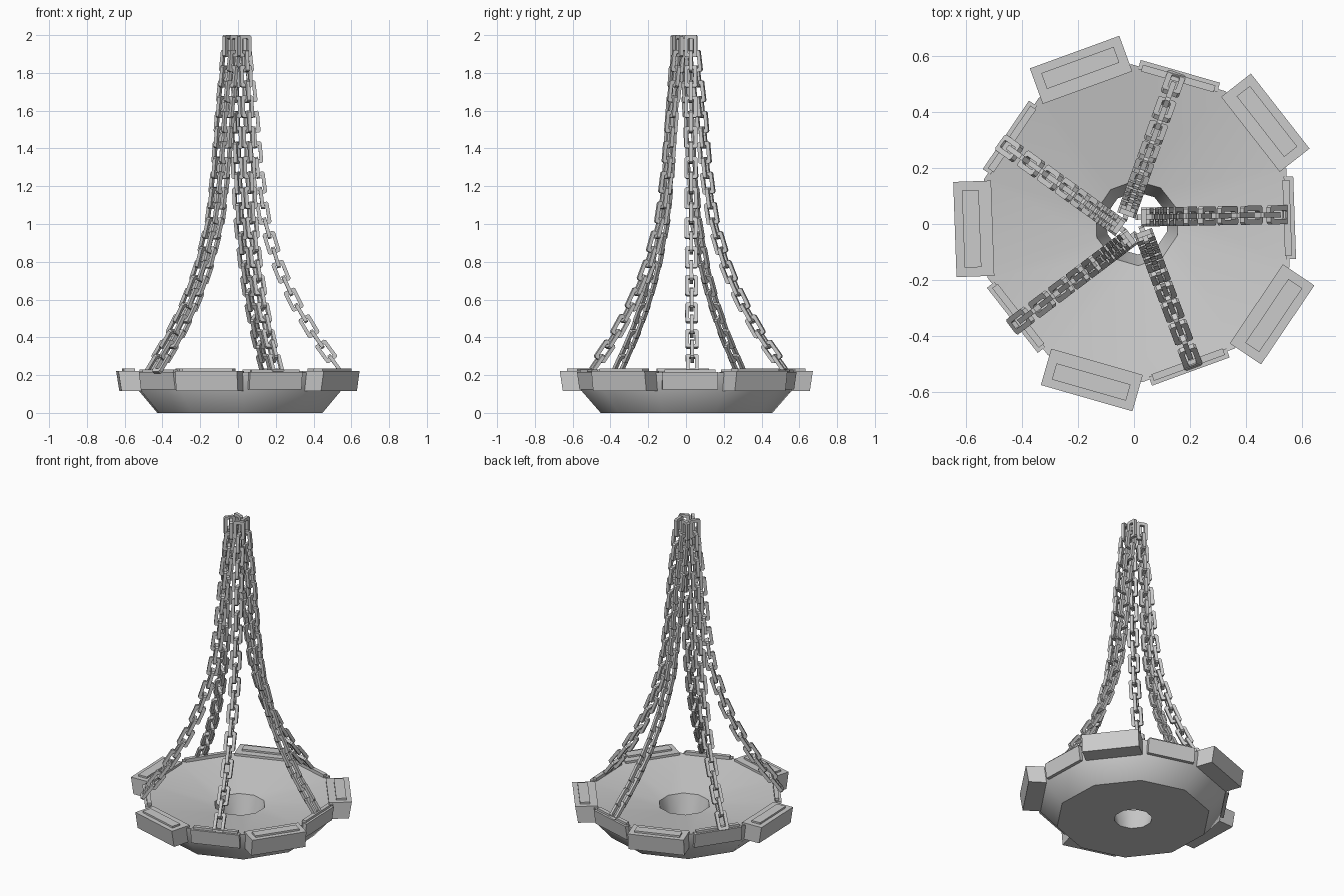
import bpy, bmesh, math
from mathutils import Vector, Matrix

if "Cube" in bpy.data.objects:
    bpy.data.objects.remove(bpy.data.objects["Cube"])

CENTRE = Vector((0.01, 0.003, 0))
START = 2  # angle of the first chain, degrees


def finish(name, bm, smooth=None):
    bmesh.ops.recalc_face_normals(bm, faces=bm.faces)
    me = bpy.data.meshes.new(name)
    bm.to_mesh(me)
    bm.free()
    ob = bpy.data.objects.new(name, me)
    bpy.context.collection.objects.link(ob)
    if smooth:
        bpy.ops.object.select_all(action='DESELECT')
        bpy.context.view_layer.objects.active = ob
        ob.select_set(True)
        bpy.ops.object.shade_smooth_by_angle(angle=math.radians(smooth))
    return ob


def add_box(bm, r0, r1, width, z0, z1, angle, taper=0.0):
    """Box reaching outward from r0 to r1; taper pulls in its lower outer edge."""
    rot = Matrix.Translation(CENTRE) @ Matrix.Rotation(math.radians(angle), 4, 'Z')
    vs = bmesh.ops.create_cube(bm, size=1)['verts']
    for v in vs:
        r = r1 if v.co.x > 0 else r0
        if v.co.x > 0 and v.co.z < 0:
            r -= taper
        v.co = rot @ Vector((r, v.co.y * width, z1 if v.co.z > 0 else z0))


def bridge_rings(bm, rings):
    """Join a closed sequence of vertex rings."""
    n = len(rings[0])
    for a, b in zip(rings, rings[1:] + rings[:1]):
        for i in range(n):
            j = (i + 1) % n
            bm.faces.new((a[i], a[j], b[j], b[i]))


# dish: ten-sided turned profile with a tapered centre hole
bm = bmesh.new()
profile = [(0.112, 0), (0.455, 0), (0.555, 0.115), (0.568, 0.213), (0.152, 0.145)]
rings = []
for r, z in profile:
    ring = []
    for k in range(10):
        a = math.radians(START + 18 + 36 * k)
        ring.append(bm.verts.new(CENTRE + Vector((r * math.cos(a), r * math.sin(a), z))))
    rings.append(ring)
bridge_rings(bm, rings)
finish("dish", bm, 37)

# large rim blocks with raised top panels
bm = bmesh.new()
for k in range(5):
    a = START + 36 + 72 * k
    add_box(bm, 0.515, 0.65, 0.34, 0.117, 0.223, a, 0.017)
    add_box(bm, 0.56, 0.62, 0.275, 0.21, 0.234, a)
finish("rim_blocks", bm)

# chain anchor plates between the blocks
bm = bmesh.new()
for k in range(5):
    a = START + 72 * k
    add_box(bm, 0.525, 0.55, 0.27, 0.14, 0.231, a)
    add_box(bm, 0.53, 0.564, 0.295, 0.125, 0.217, a, 0.014)
finish("anchor_plates", bm)

# chain links: chamfered rectangular frames with a square section
LEN, WID, T, CH = 0.116, 0.068, 0.019, 0.008


def frame_outline(h, w, c):
    return [(h, w - c), (h - c, w), (c - h, w), (-h, w - c),
            (-h, c - w), (c - h, -w), (h - c, -w), (h, c - w)]


def add_link(bm, pos, along, side):
    normal = along.cross(side)
    outer = frame_outline(LEN / 2, WID / 2, CH)
    inner = frame_outline(LEN / 2 - T, WID / 2 - T, CH * 0.4)
    rings = []
    for pts, off in ((outer, -T / 2), (outer, T / 2), (inner, T / 2), (inner, -T / 2)):
        rings.append([bm.verts.new(pos + along * u + side * v + normal * off) for u, v in pts])
    bridge_rings(bm, rings)


# hanging curve: (outward fraction, height), bottom to top
HANG = [(1, 0.26), (0.77, 0.41), (0.56, 0.58), (0.38, 0.77), (0.22, 1.02),
        (0.14, 1.3), (0.085, 1.6), (0, 2 - LEN / 2)]
# top and bottom x, y of each chain
ENDS = [((0.035, 0.025), (0.515, 0.033)), ((-0.025, 0.04), (0.14, 0.5)),
        ((-0.055, -0.01), (-0.445, 0.27)), ((-0.015, -0.05), (-0.405, -0.345)),
        ((0.035, -0.035), (0.2, -0.475))]
LINKS = 23

for n, (top, bottom) in enumerate(ENDS):
    t, b = Vector(top), Vector(bottom)
    path = [Vector((*t.lerp(b, f), z)) for f, z in HANG]
    dist = [0]
    for p, q in zip(path, path[1:]):
        dist.append(dist[-1] + (q - p).length)

    def at(s):
        s = min(max(s, 0), dist[-1])
        i = max(k for k in range(len(path) - 1) if dist[k] <= s)
        return path[i].lerp(path[i + 1], (s - dist[i]) / (dist[i + 1] - dist[i]))

    out = (b - t).normalized()
    tangent = Vector((-out.y, out.x, 0))
    bm = bmesh.new()
    for i in range(LINKS):
        s = dist[-1] * i / (LINKS - 1)
        along = (at(s + 0.06) - at(s - 0.06)).normalized()
        if i == LINKS - 1:
            along = Vector((0, 0, 1))
        side = tangent if i % 2 == 0 else along.cross(tangent).normalized()
        add_link(bm, at(s), along, side)
    finish(f"chain_{n + 1}", bm)
